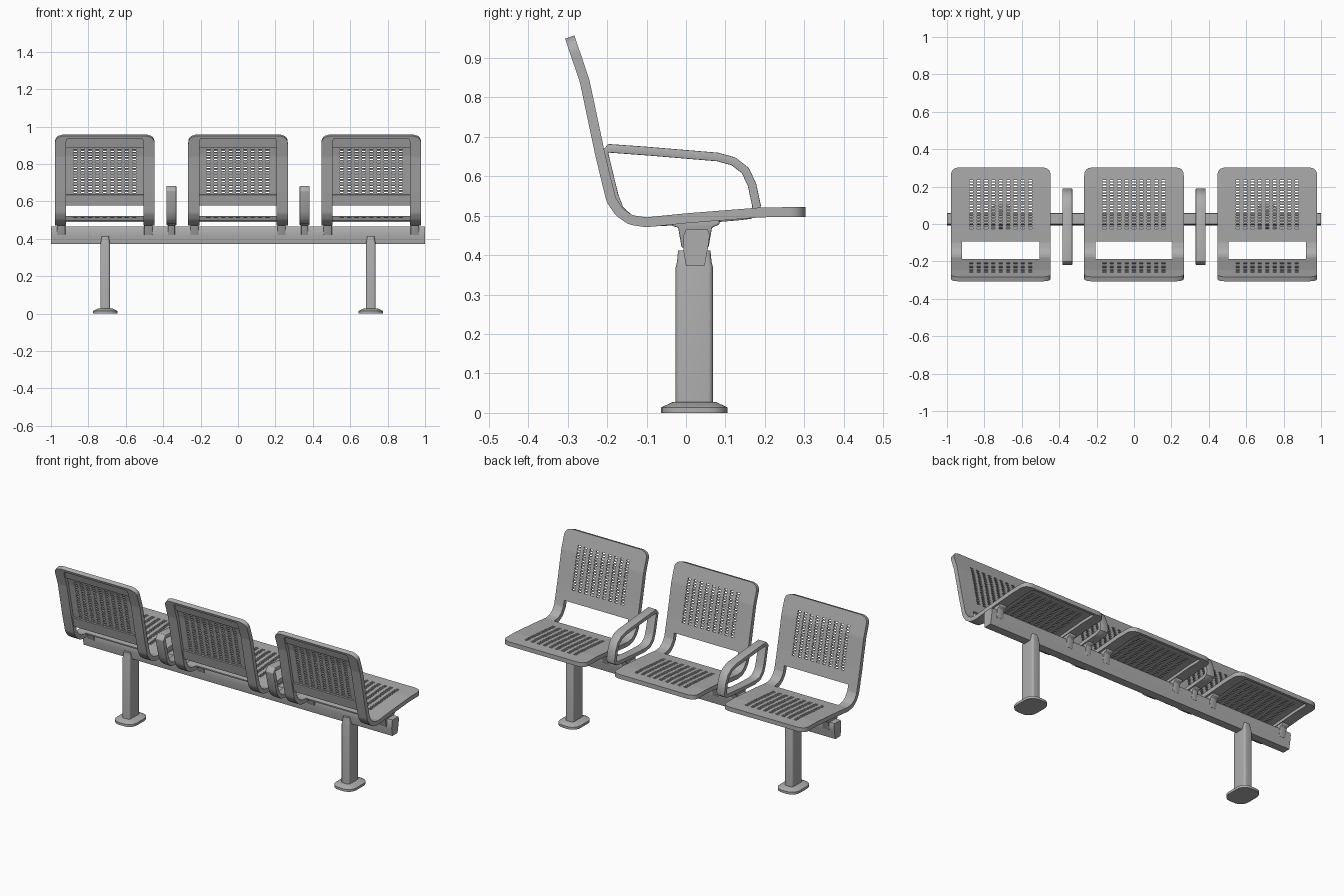
import bpy, bmesh, math
from mathutils import Vector

cube = bpy.data.objects.get("Cube")
if cube:
    bpy.data.objects.remove(cube, do_unlink=True)

steel = bpy.data.materials.new("grey steel")
steel.use_nodes = True
GREY = (0.42, 0.42, 0.42, 1)
steel.diffuse_color = GREY
steel.node_tree.nodes["Principled BSDF"].inputs["Base Color"].default_value = GREY


def make(name, bm, thickness=0, bevel=0):
    """Turn a bmesh into a finished object with edges kept sharp."""
    if not thickness:
        bmesh.ops.recalc_face_normals(bm, faces=bm.faces)
    me = bpy.data.meshes.new(name)
    bm.to_mesh(me)
    bm.free()
    me.materials.append(steel)
    ob = bpy.data.objects.new(name, me)
    bpy.context.collection.objects.link(ob)
    bpy.ops.object.select_all(action='DESELECT')
    ob.select_set(True)
    bpy.context.view_layer.objects.active = ob
    if thickness:
        m = ob.modifiers.new("thickness", 'SOLIDIFY')
        m.thickness = thickness
        m.offset = -1
        bpy.ops.object.modifier_apply(modifier=m.name)
    if bevel:
        m = ob.modifiers.new("bevel", 'BEVEL')
        m.width = bevel
        m.segments = 2
        m.limit_method = 'ANGLE'
        m.angle_limit = math.radians(50)
        bpy.ops.object.modifier_apply(modifier=m.name)
    bpy.ops.object.shade_smooth_by_angle(angle=math.radians(35))
    return ob


def repeat(ob, places):
    """Place linked copies of a part along x; places maps suffix to x."""
    base = ob.name
    for k, (suffix, x) in enumerate(places.items()):
        part = ob if k == 0 else ob.copy()
        if k:
            bpy.context.collection.objects.link(part)
        part.name = base + "_" + suffix
        part.location.x = x


def prism(name, profile, width, x=0, bevel=0):
    """Extrude a (y, z) outline along x."""
    bm = bmesh.new()
    ends = [[bm.verts.new((x + s * width / 2, y, z)) for y, z in profile] for s in (-1, 1)]
    for e in ends:
        bm.faces.new(e)
    n = len(profile)
    for i in range(n):
        j = (i + 1) % n
        bm.faces.new((ends[0][i], ends[0][j], ends[1][j], ends[1][i]))
    return make(name, bm, bevel=bevel)


def loft(name, sections, cy):
    """Stack rounded rectangles given as (z, half x, half y, corner radius)."""
    bm = bmesh.new()
    rings = []
    for z, hx, hy, r in sections:
        ring = []
        for k, (sx, sy) in enumerate(((1, 1), (-1, 1), (-1, -1), (1, -1))):
            for q in range(6):
                a = math.pi / 2 * (k + q / 5)
                ring.append(bm.verts.new((sx * (hx - r) + r * math.cos(a),
                                          cy + sy * (hy - r) + r * math.sin(a), z)))
        rings.append(ring)
    bm.faces.new(rings[0])
    bm.faces.new(rings[-1])
    n = len(rings[0])
    for a, b in zip(rings, rings[1:]):
        for i in range(n):
            bm.faces.new((a[i], a[(i + 1) % n], b[(i + 1) % n], b[i]))
    return make(name, bm)


def resample(points, step):
    """Evenly spaced points along a polyline."""
    pts = [Vector(p) for p in points]
    lengths = [(b - a).length for a, b in zip(pts, pts[1:])]
    total = sum(lengths)
    count = round(total / step)
    out = []
    for k in range(count + 1):
        d = total * k / count
        i = 0
        while i < len(lengths) - 1 and d > lengths[i]:
            d -= lengths[i]
            i += 1
        out.append(pts[i].lerp(pts[i + 1], min(d / lengths[i], 1)))
    return out, total


# Seat shell: one bent sheet, from the front lip to the top of the back
SHELL = [(0.303, 0.522), (0.19, 0.521), (0.0, 0.506), (-0.1, 0.496), (-0.135, 0.501),
         (-0.16, 0.518), (-0.178, 0.545), (-0.188, 0.585), (-0.206, 0.66),
         (-0.245, 0.845), (-0.283, 0.957)]
path, total = resample(SHELL, 0.0075)
COLS, HALF, ROUND = 27, 0.266, 0.04


def cell_kind(i, j):
    """Choose which part of the seat a cell belongs to."""
    y, z = (path[j] + path[j + 1]) / 2
    back = z > 0.58 and y < 0
    if i < 3 or i >= COLS - 3 or z > 0.942 or y > 0.285:
        return "rim"
    if y < -0.09 and not back:
        return "opening"
    if back and (z > 0.895 or z < 0.64):
        return "band"
    slot_area = back or -0.03 < y < 0.245
    if slot_area and 5 <= i <= 21 and i % 2 and j % 2:
        return "slot"
    return "sheet"


def shell(name, kind, thickness):
    bm = bmesh.new()
    grid = []
    for j, (y, z) in enumerate(path):
        d = min(j, len(path) - 1 - j) * total / (len(path) - 1)
        d = min(d, ROUND)
        w = HALF - ROUND + math.sqrt(ROUND ** 2 - (ROUND - d) ** 2)
        grid.append([bm.verts.new((w * (2 * i / COLS - 1), y, z)) for i in range(COLS + 1)])
    for j in range(len(path) - 1):
        for i in range(COLS):
            if cell_kind(i, j) == kind:
                bm.faces.new((grid[j][i], grid[j + 1][i], grid[j + 1][i + 1], grid[j][i + 1]))
    bmesh.ops.delete(bm, geom=[v for v in bm.verts if not v.link_faces], context='VERTS')
    return make(name, bm, thickness=thickness)


SEATS = {"right": -0.7125, "middle": 0, "left": 0.7125}
repeat(shell("seat_rim", "rim", 0.025), SEATS)
repeat(shell("back_band", "band", 0.016), SEATS)
repeat(shell("perforated_sheet", "sheet", 0.008), SEATS)

# Armrests: closed flat-bar loops
LOOP = [(-0.197, 0.671), (-0.1, 0.664), (0.08, 0.649), (0.12, 0.638), (0.15, 0.615),
        (0.167, 0.58), (0.179, 0.525), (0.176, 0.512), (0.163, 0.503), (0.14, 0.5),
        (0, 0.488), (-0.1, 0.483), (-0.14, 0.49), (-0.168, 0.515), (-0.182, 0.55),
        (-0.208, 0.657)]


def armrest():
    bm = bmesh.new()
    pts = [Vector(p) for p in LOOP]
    n = len(pts)
    rings = []
    for k, p in enumerate(pts):
        t = (pts[(k + 1) % n] - pts[k - 1]).normalized()
        out = Vector((-t.y, t.x)) * 0.011
        rings.append([bm.verts.new((x, *(p + s * out)))
                      for x, s in ((-0.026, -1), (0.026, -1), (0.026, 1), (-0.026, 1))])
    for k in range(n):
        a, b = rings[k], rings[(k + 1) % n]
        for q in range(4):
            bm.faces.new((a[q], a[(q + 1) % 4], b[(q + 1) % 4], b[q]))
    return make("armrest", bm, bevel=0.003)


ARMS = {"right": -0.356, "left": 0.356}
repeat(armrest(), ARMS)

# Cross beam
prism("beam", [(0, 0.465), (0.055, 0.465), (0.06, 0.45), (0.055, 0.415), (0.047, 0.372),
               (0, 0.372), (-0.007, 0.415), (-0.006, 0.45)], 2.0)

# Brackets that clamp seats and armrests to the beam
CLAMP = [(-0.035, 0.482), (0.085, 0.49), (0.085, 0.478), (0.066, 0.47), (0.057, 0.419),
         (-0.011, 0.419), (-0.02, 0.47), (-0.035, 0.474)]
clamps = {}
for side, x in SEATS.items():
    clamps[side + "_a"] = x - 0.233
    clamps[side + "_b"] = x + 0.233
repeat(prism("seat_bracket", CLAMP, 0.044, bevel=0.003), clamps)
repeat(prism("armrest_bracket", CLAMP, 0.036, bevel=0.003), ARMS)

# Legs and floor plates
LEGS = {"right": -0.71, "left": 0.71}
repeat(loft("leg", [(0.02, 0.026, 0.047, 0.012), (0.37, 0.026, 0.047, 0.012),
                    (0.382, 0.024, 0.044, 0.012), (0.412, 0.019, 0.041, 0.01)], 0.021), LEGS)
repeat(loft("floor_plate", [(0, 0.066, 0.084, 0.05), (0.014, 0.066, 0.084, 0.05),
                            (0.027, 0.038, 0.056, 0.03)], 0.021), LEGS)
